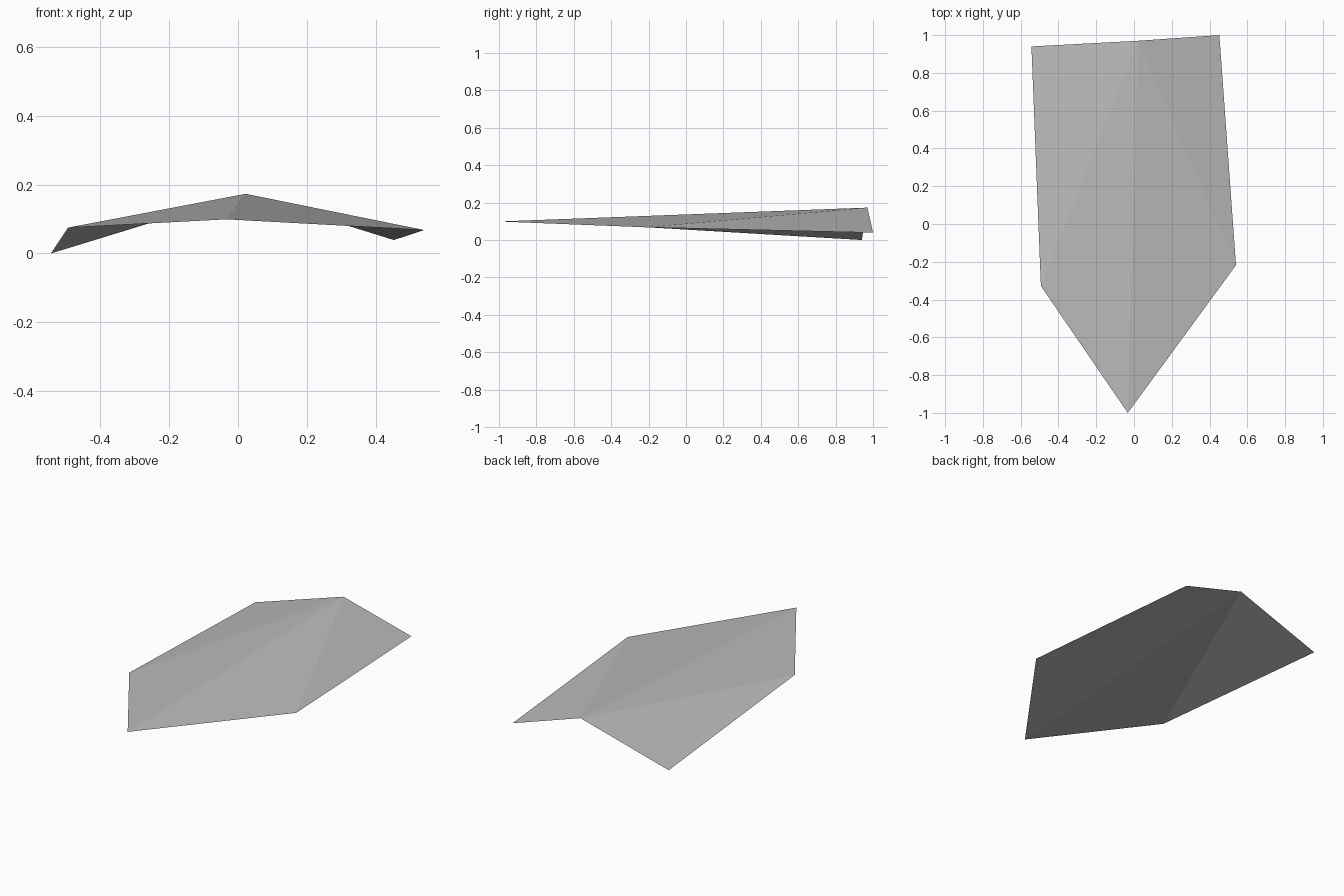
import bpy
import bmesh

cube = bpy.data.objects.get("Cube")
if cube:
    bpy.data.objects.remove(cube, do_unlink=True)

# Single flat grey
grey = bpy.data.materials.new("plain grey")
grey.use_nodes = True
color = (0.5, 0.5, 0.5, 1)
grey.diffuse_color = color
grey.node_tree.nodes["Principled BSDF"].inputs["Base Color"].default_value = color

# Outline of the thin shard, counter-clockwise from above, around the raised peak
peak = (0.022, 0.97, 0.173)
outline = [
    (-0.543, 0.94, 0.0),     # back right corner
    (-0.493, -0.328, 0.075), # right shoulder
    (-0.033, -1.0, 0.099),   # front tip
    (0.54, -0.218, 0.068),   # left shoulder
    (0.452, 1.0, 0.039),     # back left corner
]

# Open sheet folded as a fan from the peak
bm = bmesh.new()
hub = bm.verts.new(peak)
rim = [bm.verts.new(p) for p in outline]
for a, b in zip(rim, rim[1:]):
    bm.faces.new((hub, a, b))

mesh = bpy.data.meshes.new("folded_shard")
bm.to_mesh(mesh)
bm.free()
mesh.materials.append(grey)
shard = bpy.data.objects.new("folded_shard", mesh)
bpy.context.collection.objects.link(shard)
